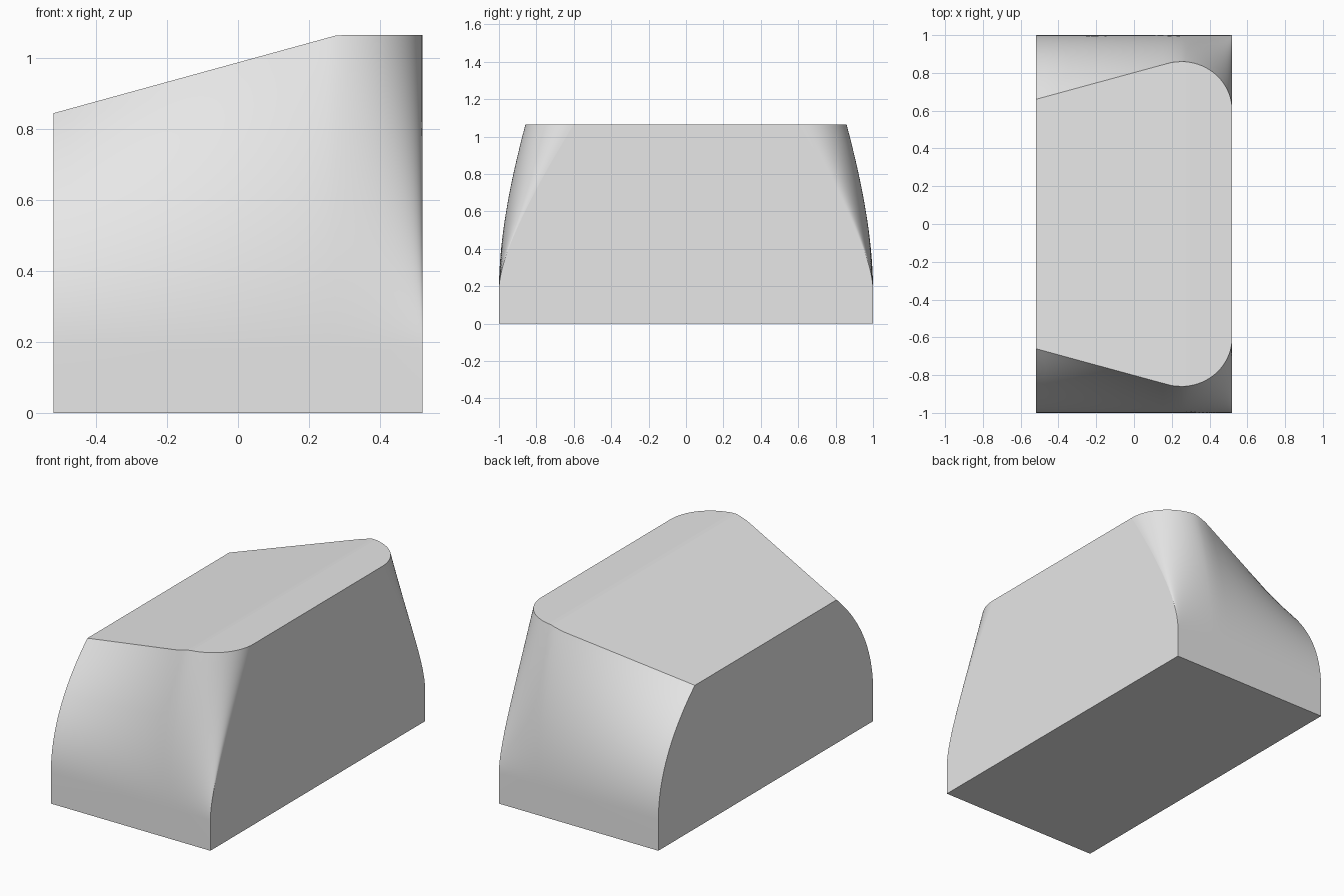
import bpy
import bmesh
import math

cube = bpy.data.objects.get("Cube")
if cube:
    bpy.data.objects.remove(cube, do_unlink=True)

HALF = 0.52       # half length along x
SKIRT = 0.18      # height of the upright lower band
STEPS = 20        # segments up each curved side


def top_half_width(x):
    """Taper on the low end, elliptical corner on the high end."""
    line = 0.66 + 0.272 * (x + HALF)
    if x < 0.2:
        return line
    u = min(abs(x - 0.25) / (HALF - 0.25), 1)
    return min(line, 0.6 + 0.26 * math.sqrt(1 - u * u))


def top_height(x):
    """Sloping roof that eases into a level strip."""
    slope = 0.845 + 0.275 * (x + HALF)
    if x <= 0.25:
        return slope
    return min(1.065, slope)


def control_height(x):
    """Height of the bend that shapes each side curve."""
    if x < 0.25:
        return 0.54
    return 0.54 - 0.13 * (x - 0.25) / (HALF - 0.25)


def section(x):
    """Closed outline at x, from the front foot over the top to the back foot."""
    w, h, c = top_half_width(x), top_height(x), control_height(x)
    side = [(1.0, 0.0)]
    for i in range(STEPS + 1):
        t = i / STEPS
        y = 1 - (1 - w) * t * t
        z = SKIRT * (1 - t) ** 2 + 2 * c * t * (1 - t) + h * t * t
        side.append((y, z))
    return [(x, -y, z) for y, z in side] + [(x, y, z) for y, z in reversed(side)]


# Stations: even along the taper, crowded towards the rounded corner
stations = [-HALF + (HALF + 0.25) * i / 16 for i in range(17)]
stations += [0.25 + (HALF - 0.25) * math.sin(math.pi / 2 * i / 18) for i in range(1, 19)]

# Loft the sections into a closed block
bm = bmesh.new()
rings = [[bm.verts.new(p) for p in section(x)] for x in stations]
count = len(rings[0])
top_strip = STEPS + 1
for a, b in zip(rings, rings[1:]):
    for j in range(count):
        k = (j + 1) % count
        face = bm.faces.new((a[j], a[k], b[k], b[j]))
        face.smooth = j not in (top_strip, count - 1)   # top and base stay flat
bm.faces.new(rings[0])
bm.faces.new(rings[-1])
bmesh.ops.recalc_face_normals(bm, faces=bm.faces[:])

mesh = bpy.data.meshes.new("curved_block")
bm.to_mesh(mesh)
bm.free()
block = bpy.data.objects.new("curved_block", mesh)
bpy.context.scene.collection.objects.link(block)

# Plain grey finish
grey = bpy.data.materials.new("light_grey")
grey.use_nodes = True
colour = (0.8, 0.8, 0.8, 1)
grey.diffuse_color = colour
grey.node_tree.nodes["Principled BSDF"].inputs["Base Color"].default_value = colour
mesh.materials.append(grey)
